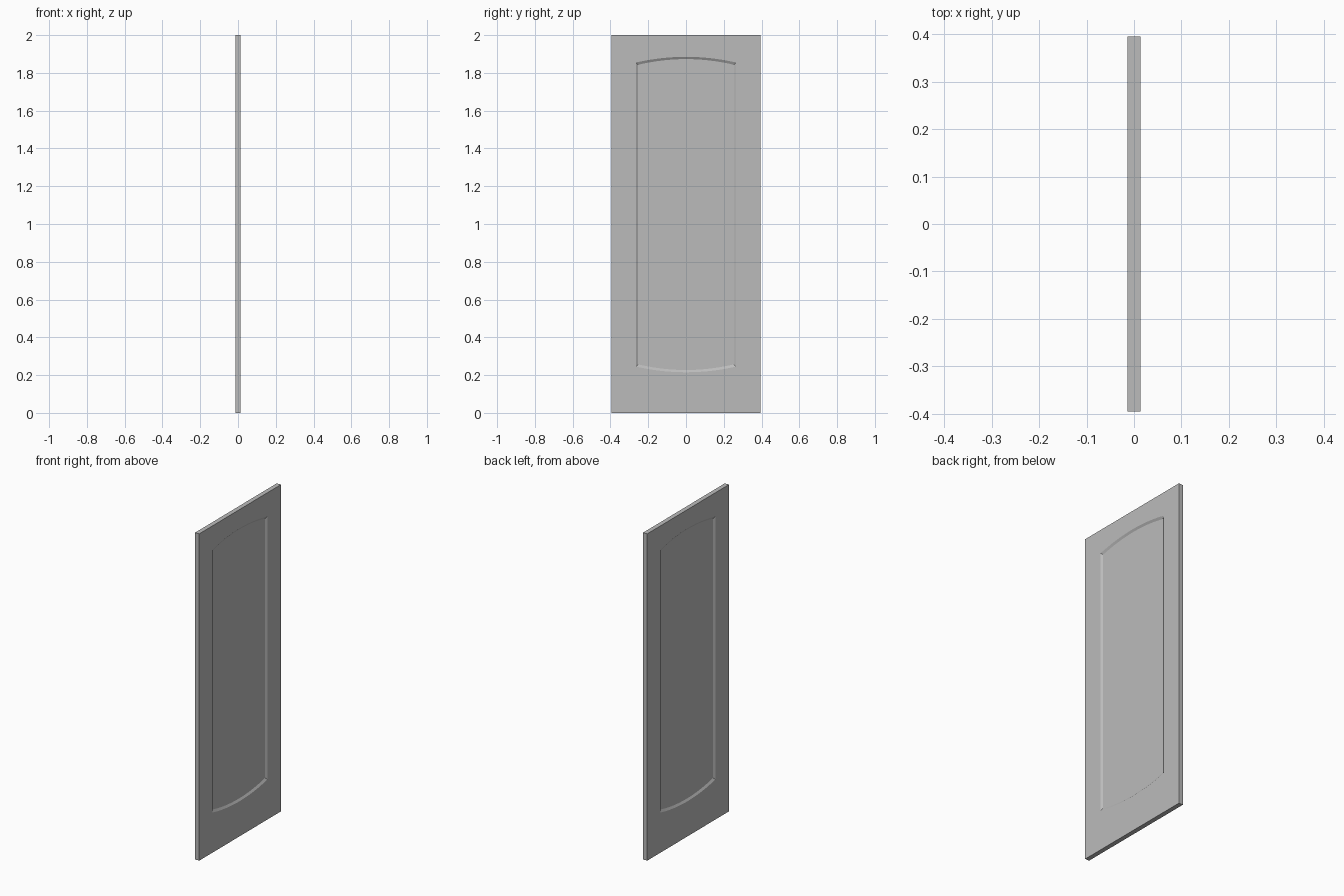
import bpy, bmesh

old = bpy.data.objects.get("Cube")
if old:
    bpy.data.objects.remove(old, do_unlink=True)

HALF_T = 0.014      # half thickness of the door
HALF_W = 0.395      # half width
HEIGHT = 2.0
OPEN_W = 0.265      # half width of the panel opening
LOW, HIGH = 0.245, 1.855   # opening corners
RISE = 0.03         # arch height
SEGS = 24

grey = bpy.data.materials.new("door_grey")
grey.use_nodes = True
colour = (0.5, 0.5, 0.5, 1)
grey.diffuse_color = colour
grey.node_tree.nodes["Principled BSDF"].inputs["Base Color"].default_value = colour


def loft(name, sections):
    """Skin a list of (x, outline) sections and cap both ends."""
    bm = bmesh.new()
    rings = [[bm.verts.new((x, y, z)) for y, z in outline] for x, outline in sections]
    for a, b in zip(rings, rings[1:]):
        for i in range(len(a)):
            j = (i + 1) % len(a)
            bm.faces.new((a[i], a[j], b[j], b[i]))
    bm.faces.new(rings[0])
    bm.faces.new(rings[-1])
    bmesh.ops.recalc_face_normals(bm, faces=bm.faces)
    mesh = bpy.data.meshes.new(name)
    bm.to_mesh(mesh)
    bm.free()
    mesh.materials.append(grey)
    obj = bpy.data.objects.new(name, mesh)
    bpy.context.collection.objects.link(obj)


def board(name, outline):
    loft(name, [(-HALF_T, outline), (HALF_T, outline)])


def arch(half, z, rise):
    """Shallow curve running from -half to +half in y."""
    ts = [2 * i / SEGS - 1 for i in range(SEGS + 1)]
    return [(t * half, z + rise * (1 - t * t)) for t in ts]


def opening(inset):
    half = OPEN_W - inset
    return arch(half, LOW + inset, -RISE) + arch(half, HIGH - inset, RISE)[::-1]


# Stiles
for name, side in (("front_stile", -1), ("back_stile", 1)):
    a, b = side * OPEN_W, side * HALF_W
    board(name, [(a, 0), (b, 0), (b, HEIGHT), (a, HEIGHT)])

# Arched rails
board("bottom_rail", [(OPEN_W, 0), (-OPEN_W, 0)] + arch(OPEN_W, LOW, -RISE))
board("top_rail", [(OPEN_W, HEIGHT), (-OPEN_W, HEIGHT)] + arch(OPEN_W, HIGH, RISE))

# Recessed panel with a sloped moulding on both faces
outer, inner = opening(0), opening(0.012)
FLAT_X = HALF_T - 0.008
loft("recessed_panel", [(-FLAT_X, inner), (-HALF_T, outer),
                        (HALF_T, outer), (FLAT_X, inner)])
